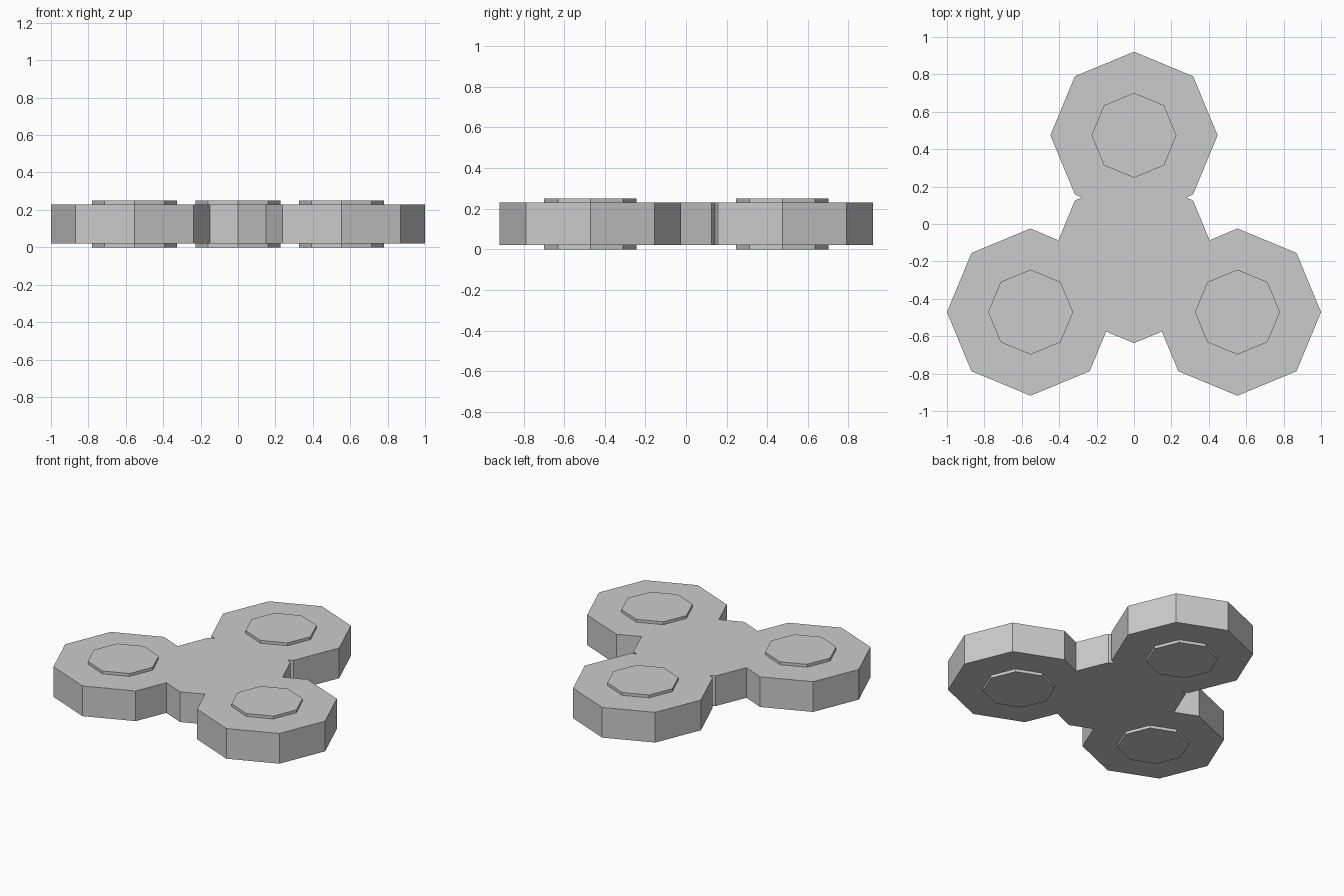
import bpy, bmesh
from math import cos, sin, pi

if "Cube" in bpy.data.objects:
    bpy.data.objects.remove(bpy.data.objects["Cube"])

R = 0.447          # lobe and hub radius
CAP_R = 0.227
LOBES = {"back": (0, 0.474), "left": (-0.553, -0.471), "right": (0.553, -0.471)}


def octagon(cx, cy, r, steps=range(8)):
    return [(cx + r * cos(k * pi / 4), cy + r * sin(k * pi / 4)) for k in steps]


def prism(name, outline, z0, z1):
    bm = bmesh.new()
    face = bm.faces.new([bm.verts.new((x, y, z0)) for x, y in outline])
    ext = bmesh.ops.extrude_face_region(bm, geom=[face])
    verts = [g for g in ext["geom"] if isinstance(g, bmesh.types.BMVert)]
    bmesh.ops.translate(bm, verts=verts, vec=(0, 0, z1 - z0))
    bmesh.ops.recalc_face_normals(bm, faces=bm.faces)
    mesh = bpy.data.meshes.new(name)
    bm.to_mesh(mesh)
    bm.free()
    obj = bpy.data.objects.new(name, mesh)
    bpy.context.collection.objects.link(obj)
    return obj


# Right half of the body outline, from the back tip round to the front of the hub
half = octagon(*LOBES["back"], R, (2, 1, 0, -1))
half += [(0.279, 0.142), (0.316, 0.126), (0.404, -0.087)]   # waist and hub side
half += octagon(*LOBES["right"], R, (2, 1, 0, -1, -2, -3))
half += [(0.149, -0.575), (0, -0.637)]                      # front of hub

# Three-lobed body, mirrored across x = 0
prism("spinner_body", half + [(-x, y) for x, y in half[-2:0:-1]], 0.02, 0.23)

# Bearing caps standing slightly proud of both faces
for side, (cx, cy) in LOBES.items():
    prism(f"bearing_cap_{side}", octagon(cx, cy, CAP_R), 0, 0.25)
